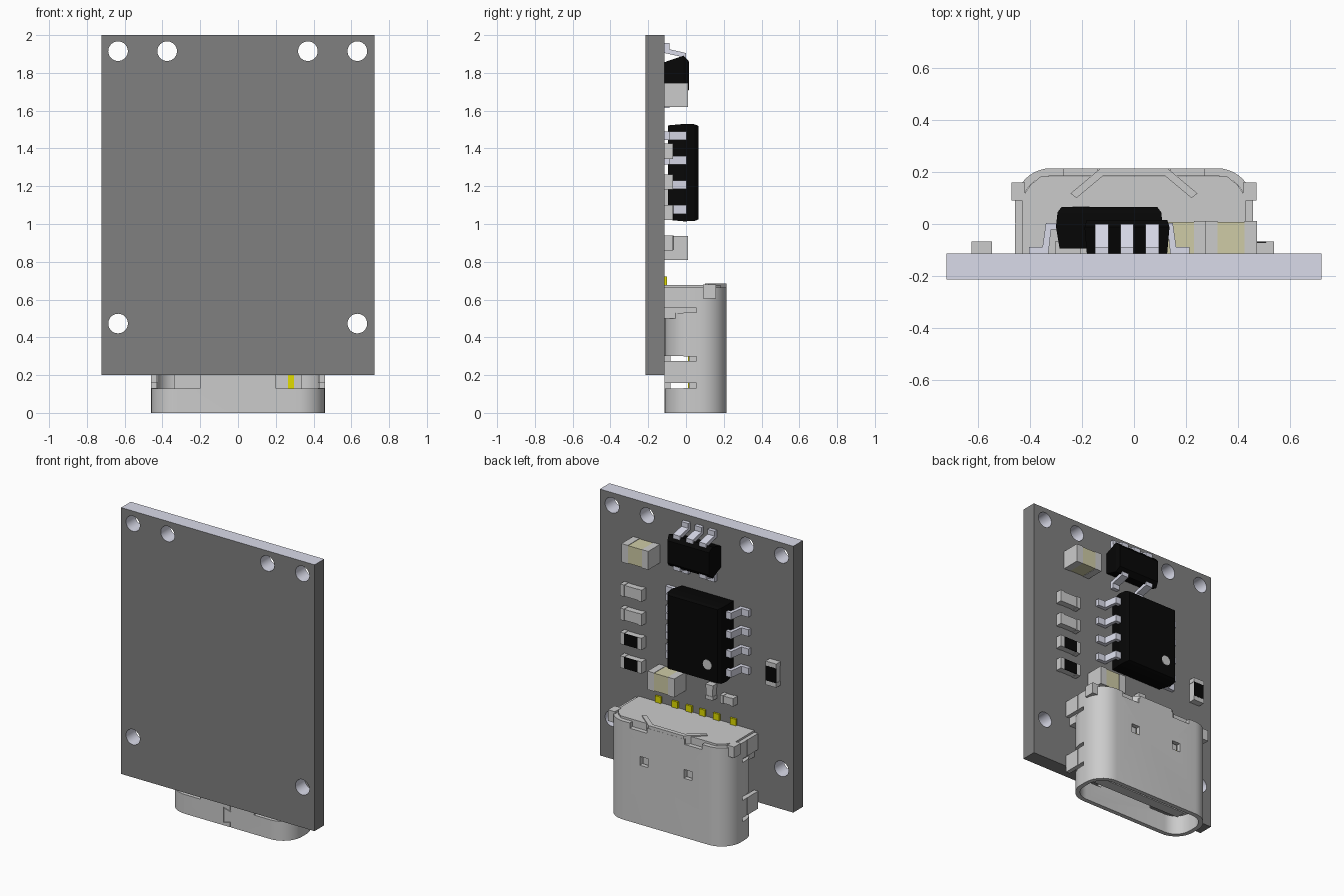
import bpy, bmesh
from math import cos, sin, pi, radians
from mathutils import Vector

if "Cube" in bpy.data.objects:
    bpy.data.objects.remove(bpy.data.objects["Cube"])

FACE = -0.113  # y of the board surface that carries the parts


def material(name, r, g, b):
    m = bpy.data.materials.new(name)
    m.diffuse_color = (r, g, b, 1)
    m.use_nodes = True
    m.node_tree.nodes["Principled BSDF"].inputs["Base Color"].default_value = m.diffuse_color
    return m


BLACK = material("black_plastic", 0.002, 0.002, 0.002)
CREAM = material("cream_ceramic", 0.62, 0.6, 0.38)
GOLD = material("gold_contact", 0.75, 0.72, 0.0)
TIN = material("tin", 0.7, 0.71, 0.82)
DARK = material("board_grey", 0.215, 0.215, 0.215)


def finish(name, bm, mat=None, smooth=False):
    bmesh.ops.recalc_face_normals(bm, faces=bm.faces[:])
    me = bpy.data.meshes.new(name)
    bm.to_mesh(me)
    bm.free()
    if mat:
        me.materials.append(mat)
    if smooth:
        me.shade_smooth()
        me.set_sharp_from_angle(angle=radians(30))
    ob = bpy.data.objects.new(name, me)
    bpy.context.collection.objects.link(ob)
    return ob


def prism(name, loops, axis, lo, hi, mat=None, smooth=False):
    """Extrude an outline (with optional hole loops) along an axis."""
    put = {'x': lambda a, b, t: (t, a, b), 'y': lambda a, b, t: (a, t, b),
           'z': lambda a, b, t: (a, b, t)}[axis]
    bm = bmesh.new()
    twin, sides = {}, []
    for loop in loops:
        low = [bm.verts.new(put(a, b, lo)) for a, b in loop]
        high = [bm.verts.new(put(a, b, hi)) for a, b in loop]
        twin.update(zip(low, high))
        for i in range(len(low)):
            sides.append((low[i - 1], low[i], high[i], high[i - 1]))
            if len(loops) > 1:
                bm.edges.new((low[i - 1], low[i]))
        if len(loops) == 1:
            bm.faces.new(low)
    if len(loops) > 1:
        bmesh.ops.triangle_fill(bm, use_beauty=True, edges=bm.edges[:])
    for f in bm.faces[:]:
        bm.faces.new([twin[v] for v in f.verts])
    for s in sides:
        bm.faces.new(s)
    return finish(name, bm, mat, smooth)


def box(name, x0, x1, y0, y1, z0, z1, mat=None):
    return prism(name, [[(x0, y0), (x1, y0), (x1, y1), (x0, y1)]], 'z', z0, z1, mat)


def circle(cx, cz, r, n=32):
    return [(cx + r * cos(2 * pi * i / n), cz + r * sin(2 * pi * i / n)) for i in range(n)]


def rounded(hx, y0, y1, r, n=10):
    pts = []
    for k, (cx, cy) in enumerate([(hx - r, y1 - r), (r - hx, y1 - r), (r - hx, y0 + r), (hx - r, y0 + r)]):
        for i in range(n + 1):
            a = pi / 2 * (k + i / n)
            pts.append((cx + r * cos(a), cy + r * sin(a)))
    return pts


def moulded(name, cx, cz, sections):
    """Tapered plastic body from (y, half width, half height) sections."""
    bm = bmesh.new()
    rings = [[bm.verts.new((cx + sx * hx, y, cz + sz * hz))
              for sx, sz in ((-1, -1), (1, -1), (1, 1), (-1, 1))] for y, hx, hz in sections]
    for a, b in zip(rings, rings[1:]):
        for i in range(4):
            bm.faces.new((a[i - 1], a[i], b[i], b[i - 1]))
    bm.faces.new(rings[0])
    bm.faces.new(rings[-1])
    return finish(name, bm, BLACK)


def chip(name, cx, cz, length, width, height, end, upright=False, mid=None, top=None):
    """Two-ended surface mount part."""
    def part(suffix, a0, a1, w, y0, y1, mat):
        if upright:
            box(name + suffix, cx - w, cx + w, y0, y1, cz + a0, cz + a1, mat)
        else:
            box(name + suffix, cx + a0, cx + a1, y0, y1, cz - w, cz + w, mat)
    h, w, roof = length / 2, width / 2, FACE + height
    part("_end_a", -h, end - h, w, FACE, roof, None)
    part("_end_b", h - end, h, w, FACE, roof, None)
    part("_core", end - h, h - end, w - 0.003, FACE, roof - 0.003, mid)
    if top:
        part("_coating", end - h, h - end, w - 0.002, roof - 0.004, roof + 0.001, top)


# Circuit board with six holes; hole walls and top edge are bright
holes = [(-0.635, 1.915), (-0.375, 1.915), (0.37, 1.915), (0.632, 1.915), (-0.635, 0.473), (0.632, 0.473)]
outline = [(-0.723, 0.2), (0.723, 0.2), (0.723, 2), (-0.723, 2)]
board = prism("circuit_board", [outline] + [circle(x, z, 0.052) for x, z in holes],
              'y', -0.215, FACE, DARK, True)
board.data.materials.append(TIN)
for p in board.data.polygons:
    in_hole = any((p.center - Vector((x, -0.164, z))).length < 0.055 for x, z in holes)
    if abs(p.normal.y) < 0.5 and (in_hole or p.normal.z > 0.9):
        p.material_index = 1

# Eight-lead chip
cx, cz = -0.095, 1.272
moulded("main_chip_body", cx, cz, [(-0.095, 0.192, 0.25), (-0.01, 0.206, 0.258),
                                   (0.045, 0.2, 0.256), (0.065, 0.185, 0.248)])
prism("main_chip_dot", [circle(-0.205, 1.13, 0.033, 24)], 'y', 0.06, 0.067)
lead = [(0.19, 0.003), (0.245, 0.003), (0.258, -0.088), (0.31, -0.088),
        (0.31, FACE), (0.235, FACE), (0.225, -0.022), (0.19, -0.022)]
for s in (-1, 1):
    for i in range(4):
        z = cz + (i - 1.5) * 0.13
        prism(f"main_chip_lead_{i}_{'r' if s > 0 else 'l'}", [[(cx + s * u, y) for u, y in lead]],
              'z', z - 0.023, z + 0.023, TIN)

# Five-lead chip near the top edge
cx, cz = -0.027, 1.785
moulded("small_chip_body", cx, cz, [(FACE, 0.155, 0.072), (-0.012, 0.164, 0.106), (0.016, 0.155, 0.075)])
lead = [(0.0, 0.085), (0.0, 0.12), (-0.088, 0.14), (-0.088, 0.172),
        (FACE, 0.172), (FACE, 0.12), (-0.022, 0.1), (-0.022, 0.085)]
for s, xs in ((1, (-0.098, 0, 0.098)), (-1, (-0.098, 0.098))):
    for i, x in enumerate(xs):
        prism(f"small_chip_lead_{'top' if s > 0 else 'bottom'}_{i}", [[(y, cz + s * v) for y, v in lead]],
              'x', cx + x - 0.026, cx + x + 0.026, TIN)

# Capacitors and resistors
chip("capacitor_top", 0.375, 1.683, 0.2, 0.125, 0.124, 0.048, mid=CREAM)
chip("capacitor_bottom", 0.18, 0.873, 0.2, 0.125, 0.124, 0.048, mid=CREAM)
for i, z in enumerate((1.385, 1.223, 1.06, 0.9)):
    chip(f"side_part_{i}", 0.46, z, 0.16, 0.08, 0.045, 0.03, top=BLACK if i > 1 else None)
chip("lone_resistor", -0.587, 1.115, 0.16, 0.08, 0.045, 0.03, upright=True, top=BLACK)
chip("tiny_part_upright", -0.125, 0.87, 0.1, 0.055, 0.045, 0.025, upright=True)
chip("tiny_part_flat", -0.255, 0.848, 0.1, 0.055, 0.045, 0.025)

# Connector shell: rounded tube with side slots, underside windows, latch holes and a seam
shell = prism("connector_shell", [rounded(0.46, FACE, 0.215, 0.14), rounded(0.43, -0.083, 0.185, 0.11)],
              'z', 0, 0.665)
cutters = []
for s in (-1, 1):
    def cut(x0, x1, *rest):
        cutters.append(box("cutter", *sorted((s * x0, s * x1)), *rest))
    for z0, z1 in ((0.13, 0.3), (0.53, 0.7)):
        cut(0.2, 0.5, -0.15, -0.012, z0, z1)
    for z0, z1 in ((0.131, 0.157), (0.275, 0.299), (0.531, 0.556)):
        cut(0.4, 0.52, -0.03, 0.055, z0, z1)
    cut(0.135, 0.195, 0.15, 0.25, 0.4, 0.46)
    cut(0.14, 0.27, 0.17, 0.25, 0.63, 0.7)
seam = [(0.02, -0.02), (0.02, 0.031), (-0.031, 0.018), (-0.031, 0.124), (0.02, 0.111), (0.02, 0.25),
        (0.026, 0.25), (0.026, 0.104), (-0.026, 0.117), (-0.026, 0.025), (0.026, 0.038), (0.026, -0.02)]
cutters.append(prism("cutter", [seam], 'y', -0.15, -0.107))
for c in cutters:
    c.hide_render = True
    m = shell.modifiers.new("cut", 'BOOLEAN')
    m.operation, m.solver, m.object = 'DIFFERENCE', 'EXACT', c
bpy.context.view_layer.update()
cut_mesh = bpy.data.meshes.new_from_object(shell.evaluated_get(bpy.context.evaluated_depsgraph_get()))
print("shell faces", len(cut_mesh.polygons))
shell.modifiers.clear()
shell.data = cut_mesh
cut_mesh.shade_smooth()
cut_mesh.set_sharp_from_angle(angle=radians(30))
for c in cutters:
    bpy.data.objects.remove(c)

# Mounting legs, rear ears and latch springs on both sides
for s, tag in ((-1, "l"), (1, "r")):
    def pair(name, x0, x1, *rest):
        box(f"{name}_{tag}", *sorted((s * x0, s * x1)), *rest)
    pair("front_leg", 0.43, 0.46, FACE, 0.0, 0.157, 0.275)
    pair("rear_leg", 0.43, 0.46, FACE, 0.0, 0.556, 0.665)
    pair("rear_ear", 0.42, 0.472, 0.09, 0.16, 0.605, 0.68)
    pair("latch_spring", 0.13, 0.2, 0.165, 0.175, 0.39, 0.47)

# Folded retaining strip at the rear of the shell
prism("retaining_strip", [[(-0.245, 0.118), (-0.13, 0.214), (0.13, 0.214), (0.245, 0.118), (0.222, 0.1),
                           (0.12, 0.185), (-0.12, 0.185), (-0.222, 0.1)]], 'z', 0.61, 0.685)

# Plastic core, tongue and contacts
prism("connector_core", [[(-0.432, FACE), (0.432, FACE), (0.432, 0.1), (0.4, 0.15), (0.36, 0.183),
                          (-0.36, 0.183), (-0.4, 0.15), (-0.432, 0.1)]], 'z', 0.5, 0.678)
box("connector_tongue", -0.34, 0.34, 0.015, 0.085, 0.07, 0.51)
for i, x in enumerate((-0.28, -0.155, -0.05, 0.05, 0.155, 0.28)):
    box(f"solder_pin_{i}", x - 0.022, x + 0.022, FACE, -0.1, 0.66, 0.722, GOLD)
for i, x in enumerate((0.28, 0.155, -0.05)):
    box(f"contact_under_{i}", x - 0.016, x + 0.016, 0.01, 0.02, 0.09, 0.5, GOLD)
    box(f"contact_over_{i}", -x - 0.016, -x + 0.016, 0.08, 0.09, 0.09, 0.5, GOLD)
